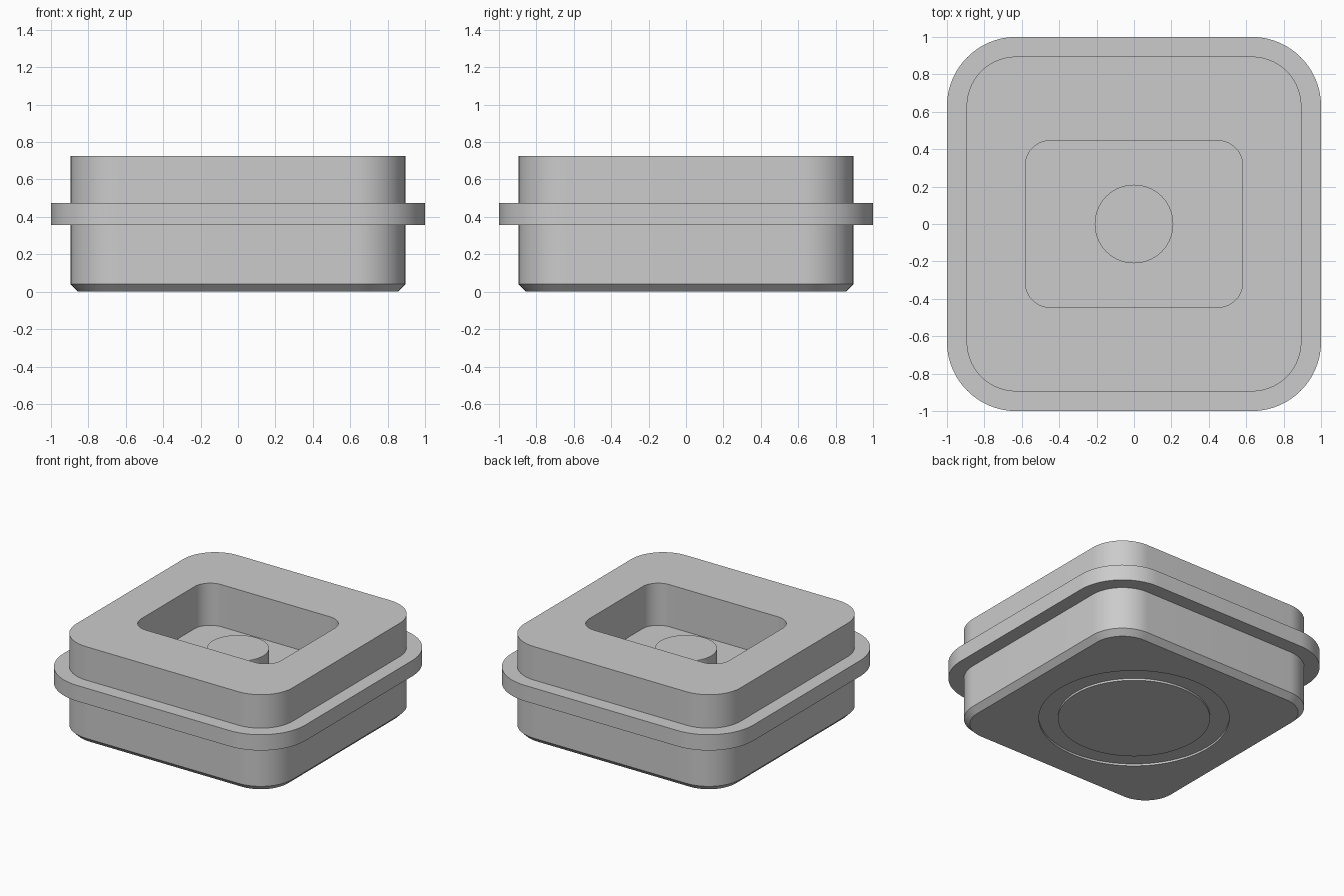
import bpy, bmesh, math

cube = bpy.data.objects.get("Cube")
if cube:
    bpy.data.objects.remove(cube, do_unlink=True)

grey = bpy.data.materials.new("plain grey")
grey.use_nodes = True
grey.diffuse_color = (0.6, 0.6, 0.6, 1)
grey.node_tree.nodes["Principled BSDF"].inputs["Base Color"].default_value = (0.6, 0.6, 0.6, 1)

CORNER_STEPS = 20


def outline(hx, hy, r):
    """Rounded rectangle; becomes a circle when hx = hy = r."""
    points = []
    for k, (sx, sy) in enumerate([(1, 1), (-1, 1), (-1, -1), (1, -1)]):
        for i in range(CORNER_STEPS + 1):
            a = math.pi / 2 * (k + i / CORNER_STEPS)
            points.append((sx * (hx - r) + r * math.cos(a), sy * (hy - r) + r * math.sin(a)))
    return points


def square(h, r, z):
    return (h, h, r, z)


def circle(r, z):
    return (r, r, r, z)


def loft(name, sections, cap_start=False, cap_end=False):
    """Skin a stack of outlines given as (half x, half y, corner radius, z)."""
    bm = bmesh.new()
    rings = [[bm.verts.new((x, y, z)) for x, y in outline(hx, hy, r)]
             for hx, hy, r, z in sections]
    for a, b in zip(rings, rings[1:]):
        for i in range(len(a)):
            j = (i + 1) % len(a)
            bm.faces.new((a[i], a[j], b[j], b[i]))
    if cap_start:
        bm.faces.new(rings[0][::-1])
    if cap_end:
        bm.faces.new(rings[-1])
    bmesh.ops.remove_doubles(bm, verts=bm.verts[:], dist=0.0001)
    mesh = bpy.data.meshes.new(name)
    bm.to_mesh(mesh)
    bm.free()
    mesh.materials.append(grey)
    obj = bpy.data.objects.new(name, mesh)
    bpy.context.collection.objects.link(obj)
    bpy.ops.object.select_all(action='DESELECT')
    obj.select_set(True)
    bpy.context.view_layer.objects.active = obj
    bpy.ops.object.shade_smooth_by_angle(angle=math.radians(30))
    return obj


HALF, RADIUS, TOP, FLOOR = 0.895, 0.265, 0.725, 0.41

# Body: ring groove underneath, chamfered base, walls, top rim and pocket
loft("body", [
    circle(0.515, 0),
    circle(0.515, 0.015),
    circle(0.645, 0.015),
    circle(0.645, 0),
    square(HALF - 0.04, RADIUS - 0.04, 0),
    square(HALF, RADIUS, 0.04),
    square(HALF, RADIUS, TOP),
    (0.58, 0.445, 0.13, TOP),
    (0.58, 0.445, 0.13, FLOOR),
], cap_start=True, cap_end=True)

# Flange around the middle of the body
loft("flange", [
    square(HALF - 0.005, RADIUS - 0.005, 0.357),
    square(1, RADIUS + 0.105, 0.357),
    square(1, RADIUS + 0.105, 0.475),
    square(HALF - 0.005, RADIUS - 0.005, 0.475),
])

# Round post standing in the pocket
loft("post", [circle(0.21, FLOOR), circle(0.21, 0.54)], cap_end=True)
